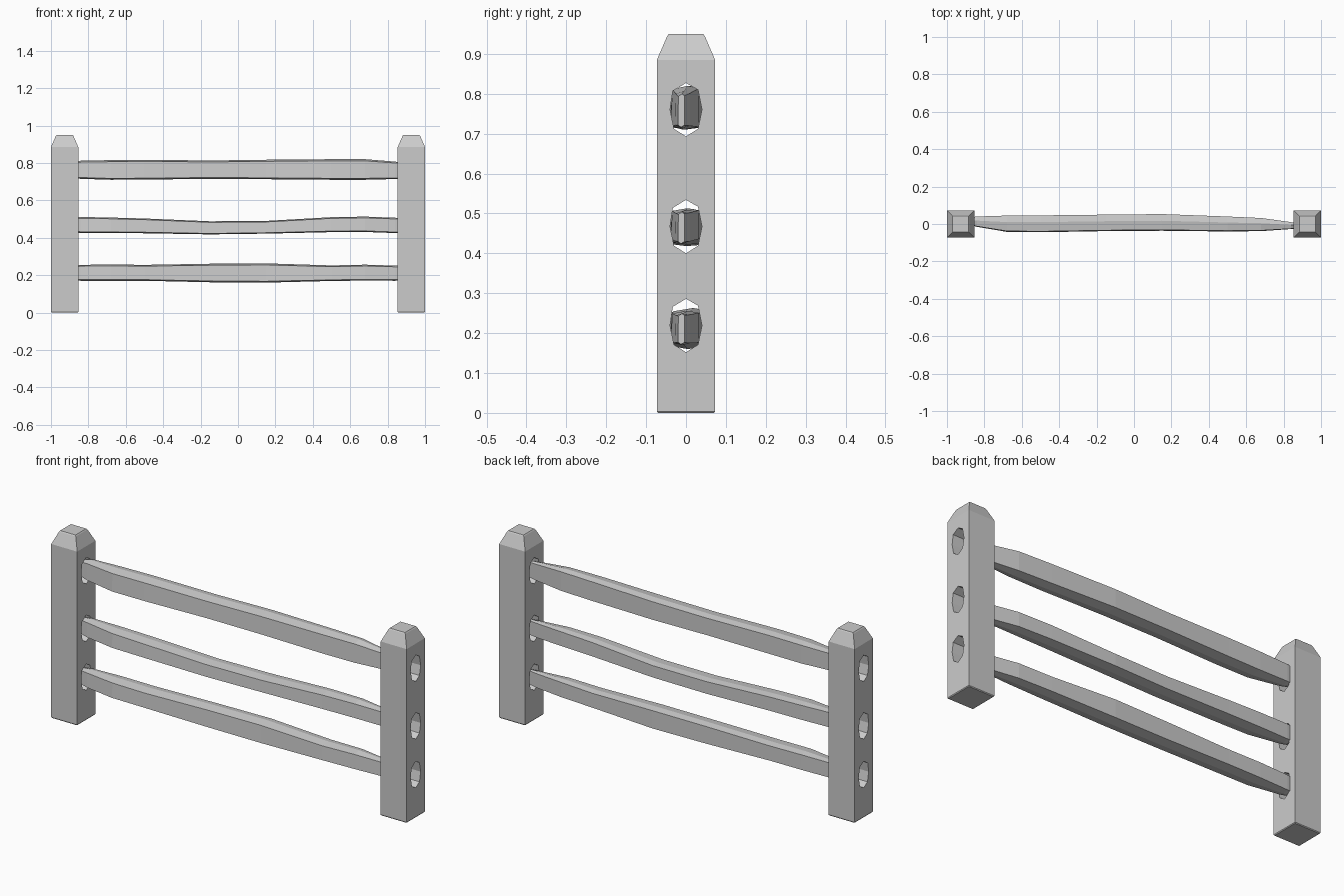
import bpy, bmesh
from mathutils import Vector

if "Cube" in bpy.data.objects:
    bpy.data.objects.remove(bpy.data.objects["Cube"])


def loft(name, rings):
    """Skin a list of closed rings and cap both ends."""
    bm = bmesh.new()
    vs = [[bm.verts.new(p) for p in r] for r in rings]
    n = len(rings[0])
    for a, b in zip(vs, vs[1:]):
        for i in range(n):
            j = (i + 1) % n
            bm.faces.new((a[i], a[j], b[j], b[i]))
    bm.faces.new(vs[0][::-1])
    bm.faces.new(vs[-1])
    bmesh.ops.recalc_face_normals(bm, faces=bm.faces)
    me = bpy.data.meshes.new(name)
    bm.to_mesh(me)
    bm.free()
    ob = bpy.data.objects.new(name, me)
    bpy.context.collection.objects.link(ob)
    return ob


# Posts: square shaft, tapered cap, three mortise holes
HOLE = [(0, .067), (.03, .05), (.04, 0), (.03, -.048),
        (0, -.067), (-.03, -.048), (-.04, 0), (-.033, .047)]
HOLE_Z = [.76, .467, .219]


def post(name, cx):
    levels = [(0, .07), (.004, .073), (.885, .073), (.945, .047), (.95, .043)]
    ob = loft(name, [[(cx + sx * h, sy * h, z) for sx, sy in
                      ((-1, -1), (1, -1), (1, 1), (-1, 1))] for z, h in levels])
    for hz in HOLE_Z:
        cut = loft("hole_cutter", [[(x, y, hz + z) for y, z in HOLE]
                                   for x in (cx - .2, cx + .2)])
        cut.hide_render = True
        mod = ob.modifiers.new("mortise", 'BOOLEAN')
        mod.operation, mod.solver, mod.object = 'DIFFERENCE', 'EXACT', cut
        bpy.context.view_layer.objects.active = ob
        bpy.ops.object.modifier_apply(modifier=mod.name)
        bpy.data.objects.remove(cut)


post("left_post", -.927)
post("right_post", .927)

# Rails: rough split timber; stations give x, front y, back y
SIDES = [(-.90, .004, .033), (-.84, -.015, .04), (-.68, -.042, .045),
         (-.5, -.044, .046), (-.15, -.038, .05), (.15, -.036, .053),
         (.5, -.04, .04), (.68, -.038, .032), (.84, -.027, .01), (.90, -.02, -.004)]


def rail(name, heights):
    rings = []
    for (x, y0, y1), (z0, z1) in zip(SIDES, heights):
        h, w = z1 - z0, y1 - y0
        rings.append([(x, y0, z0 + .07 * h), (x, y0 + .45 * w, z0),
                      (x, y1, z0 + .06 * h), (x, y1, z1 - .06 * h),
                      (x, y0 + .6 * w, z1), (x, y0 + .05 * w, z1 - .08 * h)])
    loft(name, rings)


rail("top_rail", [(.72, .80), (.715, .812), (.71, .815), (.711, .817), (.715, .813),
                  (.713, .817), (.71, .82), (.71, .82), (.714, .807), (.716, .80)])
rail("middle_rail", [(.428, .508), (.426, .511), (.425, .508), (.424, .503), (.418, .488),
                     (.422, .49), (.43, .51), (.431, .513), (.425, .507), (.424, .504)])
rail("bottom_rail", [(.172, .25), (.17, .255), (.17, .257), (.17, .255), (.162, .261),
                     (.16, .263), (.169, .252), (.171, .256), (.17, .251), (.172, .249)])
